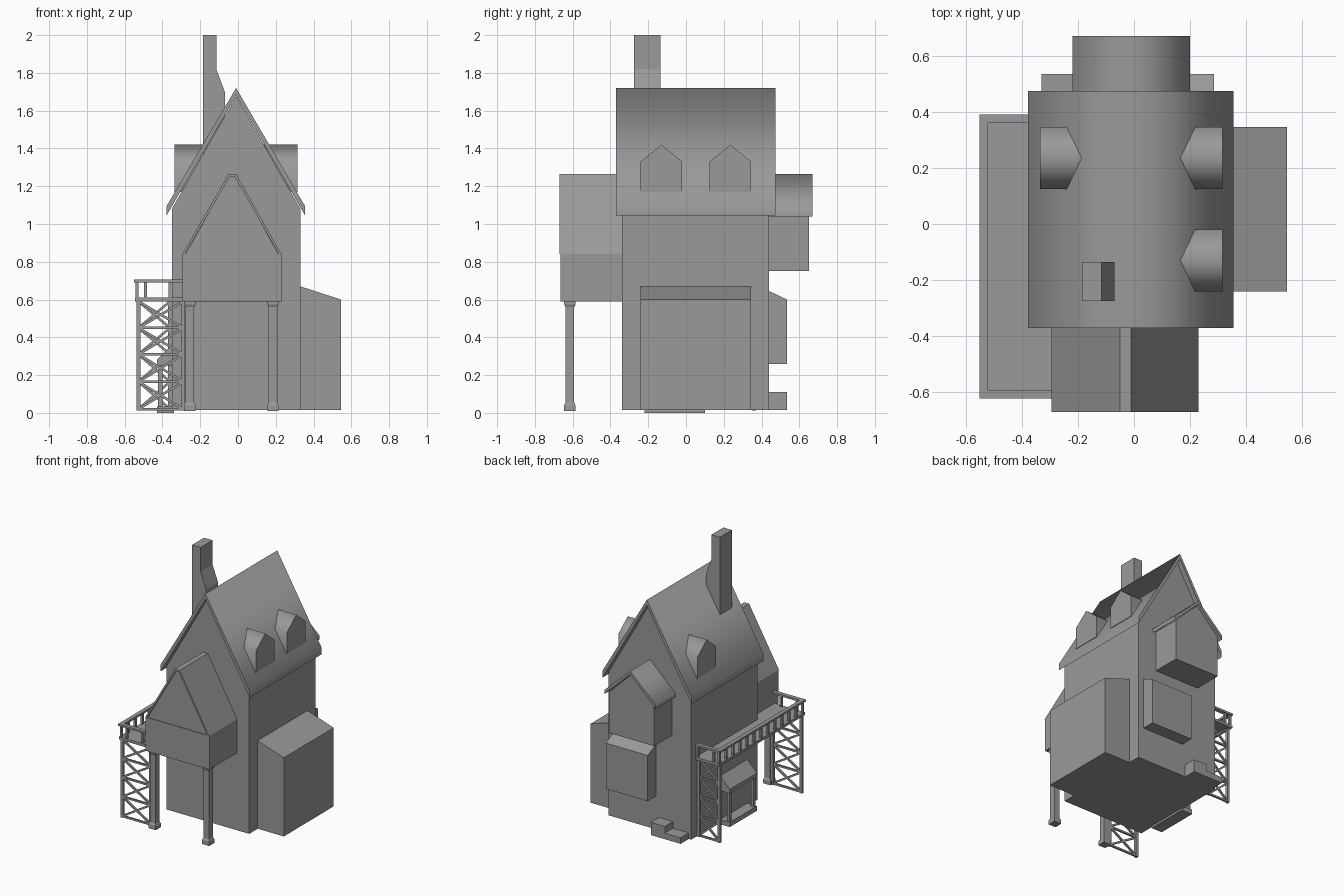
import bpy
import bmesh
from mathutils import Vector, Matrix

cube = bpy.data.objects.get("Cube")
if cube:
    bpy.data.objects.remove(cube, do_unlink=True)

GREY = (0.32, 0.32, 0.32, 1)
grey = bpy.data.materials.new("plain grey")
grey.use_nodes = True
grey.diffuse_color = GREY
grey.node_tree.nodes["Principled BSDF"].inputs["Base Color"].default_value = GREY


def finish(name, bm):
    bmesh.ops.recalc_face_normals(bm, faces=bm.faces)
    mesh = bpy.data.meshes.new(name)
    bm.to_mesh(mesh)
    bm.free()
    mesh.materials.append(grey)
    obj = bpy.data.objects.new(name, mesh)
    bpy.context.collection.objects.link(obj)
    return obj


def prism(name, profile, start, end, axis="y", smooth=False):
    """Extrude a profile of (x, z) along y, or of (y, z) along x."""
    bm = bmesh.new()
    place = (lambda a, b, d: (a, d, b)) if axis == "y" else (lambda a, b, d: (d, a, b))
    face = bm.faces.new([bm.verts.new(place(a, b, start)) for a, b in profile])
    moved = bmesh.ops.extrude_face_region(bm, geom=[face], use_keep_orig=True)
    shift = Vector(place(0, 0, end - start))
    for v in moved["geom"]:
        if isinstance(v, bmesh.types.BMVert):
            v.co += shift
    bmesh.ops.recalc_face_normals(bm, faces=bm.faces)
    if smooth:
        # Rounded shading over the ridge, crisp gable ends and undersides
        along = Vector(place(0, 0, 1))
        for f in bm.faces:
            f.smooth = True
        for e in bm.edges:
            e.smooth = not any(abs(f.normal.dot(along)) > 0.9 or f.normal.z < -0.1
                               for f in e.link_faces)
    return finish(name, bm)


def box(name, x, y, z):
    return prism(name, [(x[0], z[0]), (x[1], z[0]), (x[1], z[1]), (x[0], z[1])], *y)


def beams(name, segments, size):
    """Square bars joining pairs of points, as one object."""
    bm = bmesh.new()
    for a, b in segments:
        a, b = Vector(a), Vector(b)
        turn = (b - a).to_track_quat("Z", "Y").to_matrix().to_4x4()
        scale = Matrix.Diagonal((size, size, (b - a).length, 1))
        bmesh.ops.create_cube(bm, size=1, matrix=Matrix.Translation((a + b) / 2) @ turn @ scale)
    return finish(name, bm)


# Main house and roof
prism("house_walls", [(-0.35, 0.015), (0.33, 0.015), (0.33, 1.08), (-0.01, 1.675), (-0.35, 1.08)],
      -0.34, 0.44)
prism("main_roof", [(-0.01, 1.72), (0.355, 1.095), (0.355, 1.045), (-0.01, 1.68),
                    (-0.378, 1.045), (-0.378, 1.095)], -0.37, 0.475, smooth=True)

# Chimney with one sloping shoulder
prism("chimney", [(-0.185, 1.35), (-0.07, 1.35), (-0.07, 1.7), (-0.115, 1.82),
                  (-0.115, 2), (-0.185, 2)], -0.275, -0.135)

# Dormers
for name, y, inner, outer in (("front_left_dormer", -0.13, 0.1, 0.315),
                              ("back_left_dormer", 0.235, 0.1, 0.315),
                              ("right_dormer", 0.235, -0.12, -0.335)):
    prism(name, [(y - 0.11, 1.17), (y + 0.11, 1.17), (y + 0.11, 1.33), (y, 1.42),
                 (y - 0.11, 1.33)], inner, outer, "x", smooth=True)

# Side annex with a lean-to top
prism("annex", [(0.3, 0.015), (0.545, 0.015), (0.545, 0.6), (0.33, 0.67), (0.3, 0.67)], -0.24, 0.345)

# Overhanging front room: box, recessed gable, roof shell
box("front_room", (-0.295, 0.23), (-0.665, -0.33), (0.59, 0.84))
prism("front_gable", [(-0.285, 0.83), (0.22, 0.83), (-0.015, 1.25), (-0.045, 1.25)], -0.66, -0.33)
prism("front_room_roof", [(-0.295, 0.84), (-0.05, 1.265), (-0.01, 1.265), (0.23, 0.84),
                          (0.217, 0.84), (-0.018, 1.25), (-0.043, 1.25), (-0.282, 0.84)],
      -0.67, -0.33)

# Columns with a foot and a capital
for side, x in (("right", -0.255), ("left", 0.185)):
    bm = bmesh.new()
    rings = []
    for z, r in ((0.01, 0.03), (0.04, 0.03), (0.055, 0.023), (0.56, 0.023), (0.575, 0.03), (0.595, 0.03)):
        rings.append([bm.verts.new((x + r * i, -0.615 + r * j, z))
                      for i, j in ((-1, -1), (1, -1), (1, 1), (-1, 1))])
    for low, high in zip(rings, rings[1:]):
        for i in range(4):
            k = (i + 1) % 4
            bm.faces.new((low[i], low[k], high[k], high[i]))
    bm.faces.new(rings[0])
    bm.faces.new(rings[-1])
    finish(side + "_column", bm)

# Upper back bay and its roof
prism("back_bay", [(-0.195, 0.75), (0.175, 0.75), (0.175, 1.055), (-0.01, 1.235), (-0.195, 1.055)],
      0.42, 0.652)
prism("back_bay_roof", [(-0.01, 1.265), (0.2, 1.07), (0.2, 1.04), (-0.01, 1.24),
                        (-0.22, 1.04), (-0.22, 1.07)], 0.42, 0.67, smooth=True)

# Lower back bay and back steps
prism("lower_back_bay", [(0.42, 0.26), (0.535, 0.26), (0.535, 0.6), (0.44, 0.645), (0.42, 0.645)],
      -0.06, 0.285, "x")
box("back_landing", (-0.2, -0.085), (0.42, 0.535), (0.015, 0.11))
box("back_step", (-0.33, -0.2), (0.42, 0.535), (0.015, 0.06))

# Balcony deck, rail and balusters
box("balcony_deck", (-0.545, -0.34), (-0.62, 0.39), (0.59, 0.61))
box("balcony_deck_front", (-0.34, -0.28), (-0.62, -0.33), (0.59, 0.61))
box("balcony_outer_rail", (-0.55, -0.52), (-0.622, 0.39), (0.69, 0.705))
box("balcony_back_rail", (-0.52, -0.34), (0.36, 0.39), (0.69, 0.705))
box("balcony_front_rail", (-0.52, -0.28), (-0.622, -0.592), (0.69, 0.705))
posts = [(-0.535, -0.605 + 0.98 * i / 12) for i in range(13)]
posts += [(x, y) for x in (-0.49, -0.36) for y in (-0.605, 0.375)]
beams("balusters", [((x, y, 0.605), (x, y, 0.695)) for x, y in posts], 0.016)

# Lattice trestles under the balcony
LEVELS = (0.02, 0.165, 0.31, 0.45, 0.59)
for name, y, left in (("front_trestle", -0.605, -0.29), ("back_trestle", 0.36, -0.36)):
    right = -0.527
    beams(name + "_posts", [((x, y, 0.012), (x, y, 0.595)) for x in (left, right)], 0.02)
    bars = []
    for low, high in zip(LEVELS, LEVELS[1:]):
        bars += [((left, y, low), (right, y, high)), ((right, y, low), (left, y, high)),
                 ((left, y, low), (right, y, low))]
    beams(name + "_bracing", bars, 0.013)

# Sheltered side window: sill, posts, lintel and sloping hood
box("side_sill", (-0.43, -0.34), (-0.22, 0.1), (0, 0.035))
prism("side_hood", [(-0.34, 0.25), (-0.43, 0.25), (-0.43, 0.28), (-0.35, 0.36), (-0.34, 0.36)],
      -0.22, 0.1)
beams("side_window_posts", [((-0.412, y, 0.03), (-0.412, y, 0.255)) for y in (-0.2, 0.08)], 0.022)
